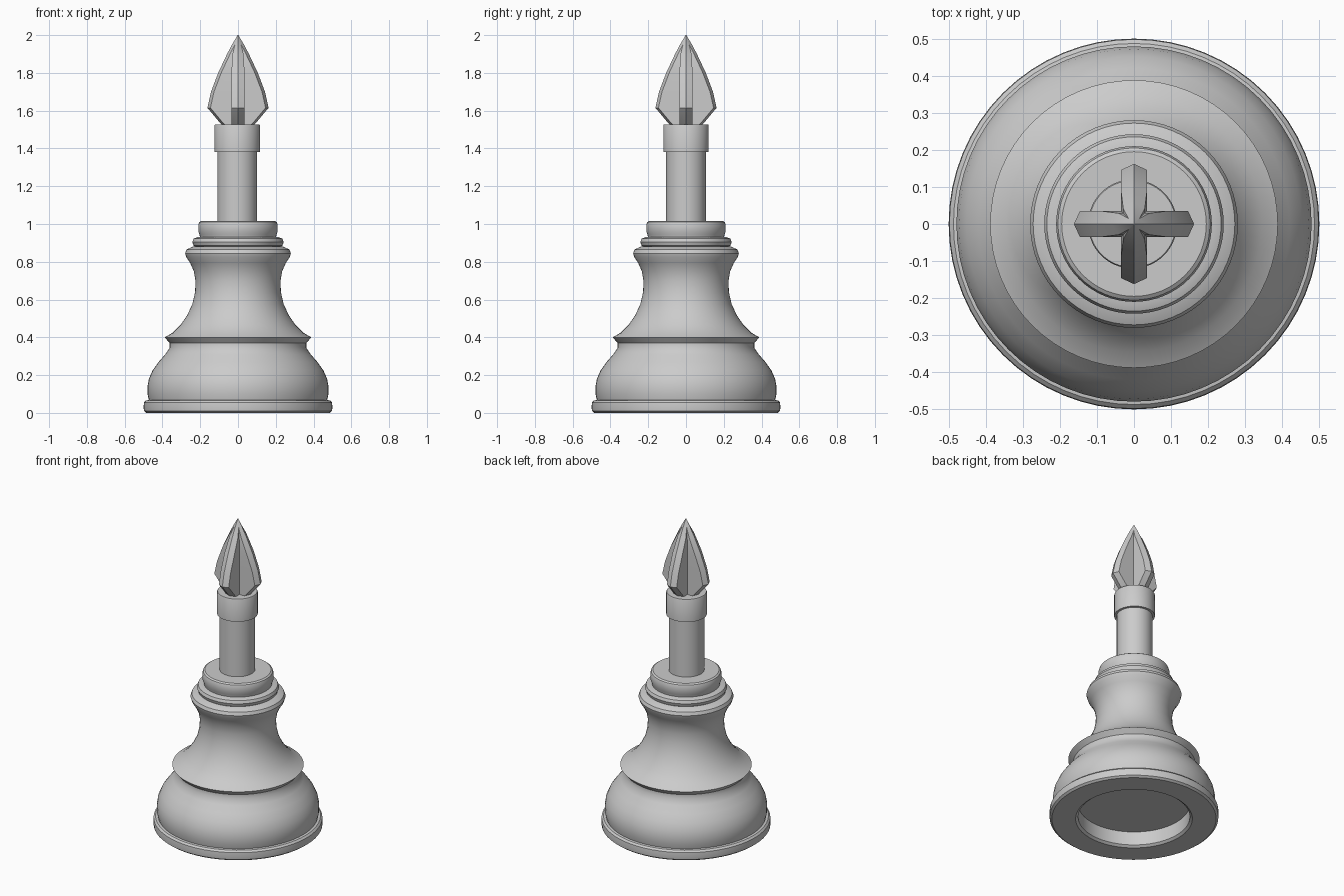
import bpy, bmesh
from math import cos, sin, pi, radians

cube = bpy.data.objects.get("Cube")
if cube:
    bpy.data.objects.remove(cube, do_unlink=True)

grey = bpy.data.materials.new("plain grey")
grey.use_nodes = True
grey.diffuse_color = (0.6, 0.6, 0.6, 1)
grey.node_tree.nodes["Principled BSDF"].inputs["Base Color"].default_value = (0.6, 0.6, 0.6, 1)


def loft(name, rings, angle=35):
    """Skin a stack of equal-length closed rings into a solid."""
    bm = bmesh.new()
    rows = [[bm.verts.new(p) for p in ring] for ring in rings]
    for a, b in zip(rows, rows[1:]):
        for i in range(len(a)):
            j = (i + 1) % len(a)
            bm.faces.new((a[i], a[j], b[j], b[i]))
    for row in (rows[0], rows[-1]):
        bm.faces.new(row)
    bmesh.ops.recalc_face_normals(bm, faces=bm.faces)
    mesh = bpy.data.meshes.new(name)
    bm.to_mesh(mesh)
    bm.free()
    obj = bpy.data.objects.new(name, mesh)
    bpy.context.collection.objects.link(obj)
    mesh.materials.append(grey)
    bpy.ops.object.select_all(action="DESELECT")
    obj.select_set(True)
    bpy.context.view_layer.objects.active = obj
    bpy.ops.object.shade_smooth_by_angle(angle=radians(angle))
    return obj


def lathe(name, profile, sides=64):
    turns = [2 * pi * i / sides for i in range(sides)]
    return loft(name, [[(r * cos(t), r * sin(t), z) for t in turns] for r, z in profile])


# Plinth and turned body, with a shallow recess underneath
lathe("body", [
    (.33, .10), (.33, .012), (.345, 0), (.485, 0), (.498, .01), (.5, .03), (.498, .055), (.487, .066),
    (.472, .068), (.479, .1), (.479, .14), (.472, .18), (.452, .225),
    (.42, .27), (.385, .31), (.362, .345), (.362, .37), (.388, .4),
    (.345, .425), (.305, .465), (.27, .515), (.242, .575), (.227, .64),
    (.225, .7), (.234, .75), (.254, .795), (.274, .825), (.28, .845),
    (.272, .865), (.24, .88), (.225, .882)])

# Rounded ring and cap on the shoulder
lathe("neck_ring", [(.22, .876), (.235, .885), (.242, .905), (.235, .923), (.215, .93)])
lathe("cap", [(.2, .925), (.204, .945), (.21, .96), (.21, .995), (.205, 1.01), (.195, 1.017)])

# Stem and collar
for part in (lathe("stem", [(.105, 1.0), (.105, 1.4)]),
             lathe("collar", [(.12, 1.382), (.12, 1.522), (.117, 1.528)])):
    part.location.x = -.004


# Cross-shaped spearhead with ridged blade edges
def cross_ring(r, z):
    t = min(.035, r * .5)
    arm = [(t, -t), (max(r - .016, t), -t), (r, 0), (max(r - .016, t), t)]
    ring = []
    for k in range(4):
        c, s = cos(k * pi / 2), sin(k * pi / 2)
        ring += [(x * c - y * s, x * s + y * c, z) for x, y in arm]
    return ring


loft("spearhead", [cross_ring(r, z) for r, z in [
    (.07, 1.515), (.095, 1.535), (.162, 1.615), (.143, 1.7), (.105, 1.8),
    (.058, 1.9), (.03, 1.953), (.002, 2.0)]], 25)
